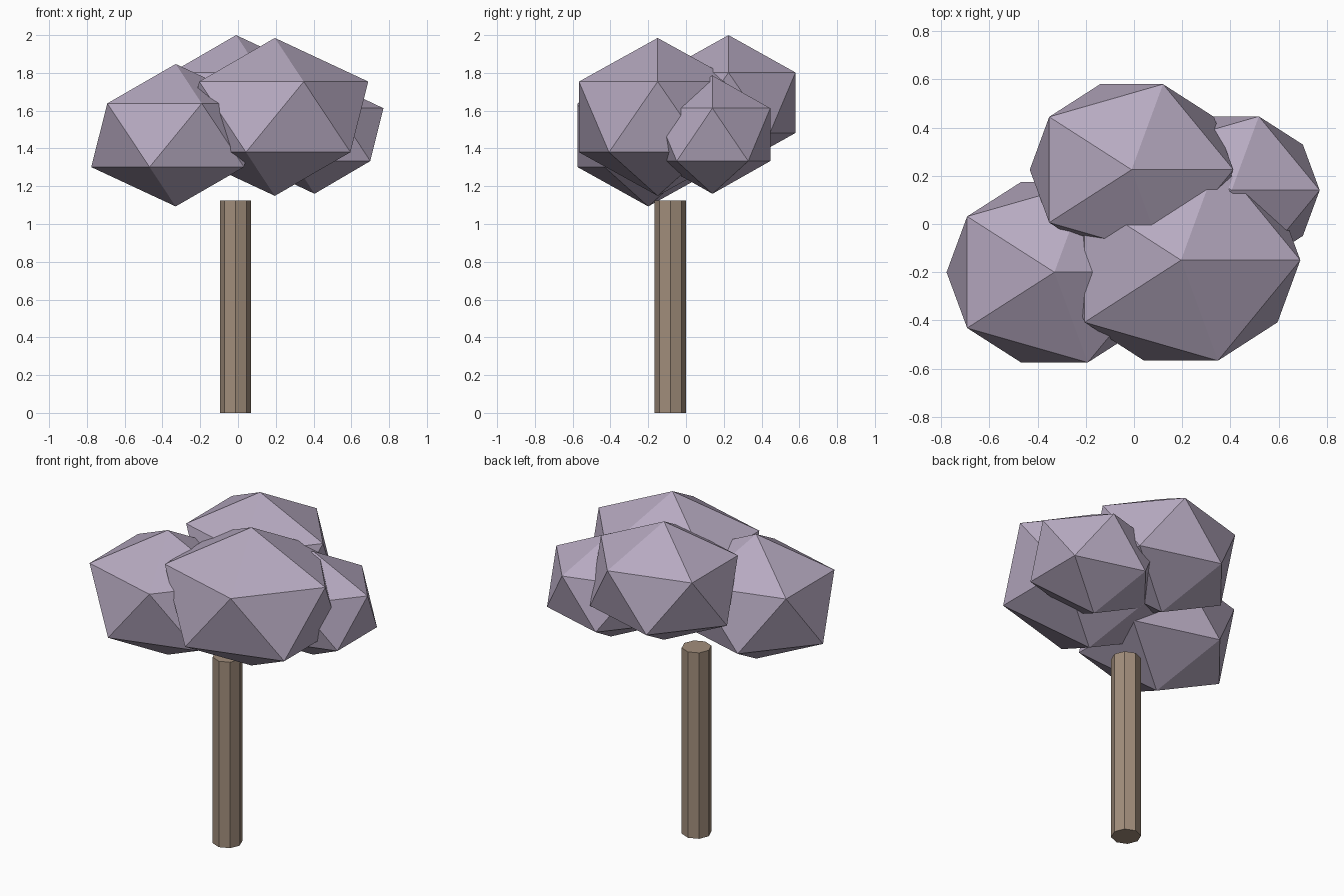
import bpy

if "Cube" in bpy.data.objects:
    bpy.data.objects.remove(bpy.data.objects["Cube"])


def material(name, color):
    m = bpy.data.materials.new(name)
    m.diffuse_color = color
    m.use_nodes = True
    m.node_tree.nodes["Principled BSDF"].inputs["Base Color"].default_value = m.diffuse_color
    return m


bark = material("bark", (0.36, 0.27, 0.20, 1))
leaves = material("leaves", (0.47, 0.40, 0.53, 1))

# Trunk: eight-sided post
bpy.ops.mesh.primitive_cylinder_add(vertices=8, radius=0.0825, depth=1.125,
                                    location=(-0.0125, -0.083, 0.5625))
trunk = bpy.context.object
trunk.name = "trunk"
trunk.data.materials.append(bark)

# Crown: four flattened, overlapping icosahedra (name, centre, radii)
clumps = [
    ("foliage_front_left", (-0.33, -0.20, 1.47), (0.50, 0.44, 0.377)),
    ("foliage_front_right", (0.195, -0.15, 1.567), (0.553, 0.49, 0.418)),
    ("foliage_back", (-0.01, 0.225, 1.642), (0.472, 0.417, 0.358)),
    ("foliage_right", (0.405, 0.14, 1.473), (0.408, 0.36, 0.313)),
]
for name, centre, radii in clumps:
    bpy.ops.mesh.primitive_ico_sphere_add(subdivisions=1, radius=1, location=centre)
    clump = bpy.context.object
    clump.name = name
    clump.scale = radii
    clump.data.materials.append(leaves)
